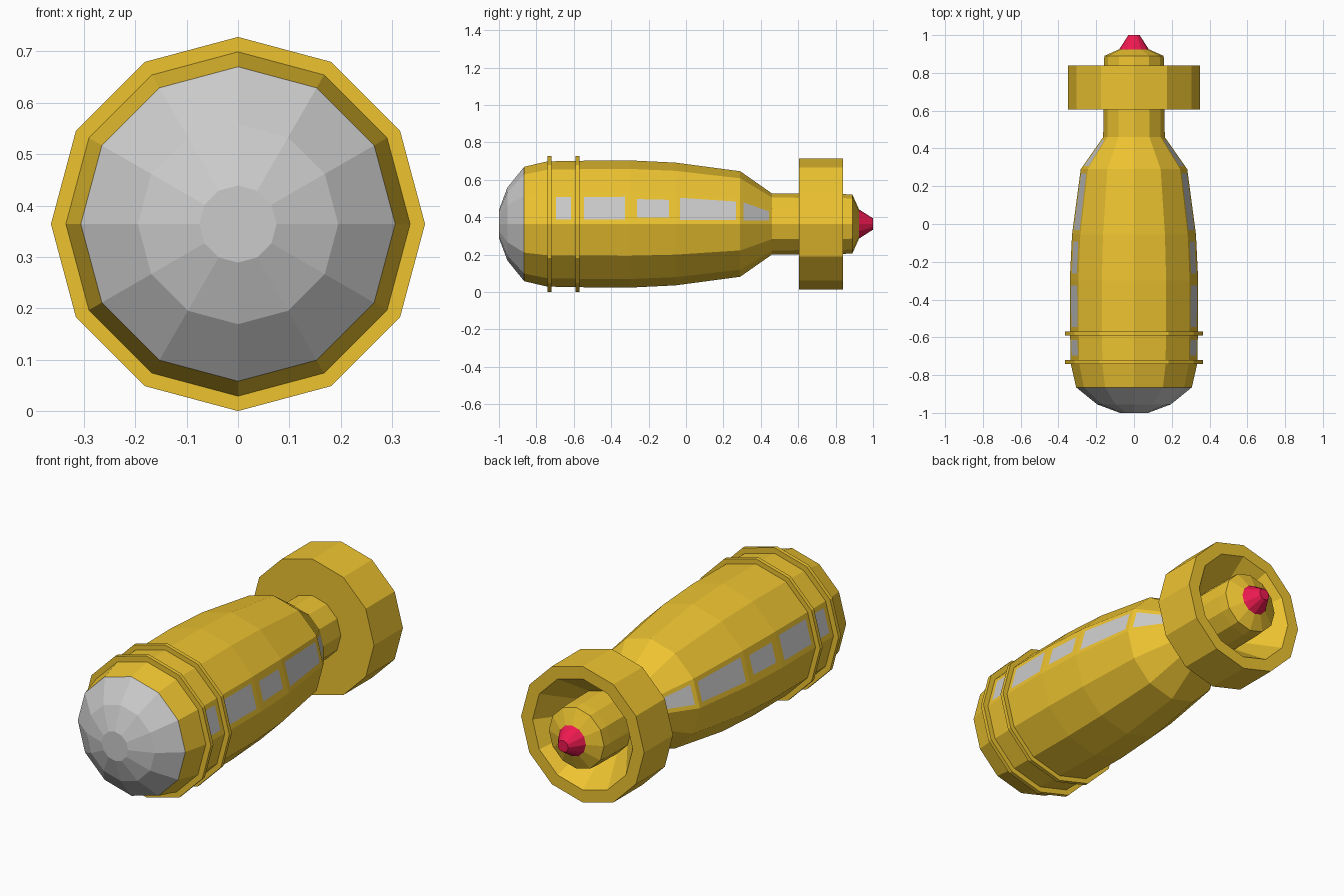
import bpy, bmesh, math
from mathutils import Vector

if "Cube" in bpy.data.objects:
    bpy.data.objects.remove(bpy.data.objects["Cube"])

CZ, SIDES = 0.364, 12


def material(name, rgb):
    m = bpy.data.materials.new(name)
    m.diffuse_color = (*rgb, 1)
    m.use_nodes = True
    m.node_tree.nodes["Principled BSDF"].inputs["Base Color"].default_value = m.diffuse_color
    return m


orange = material("orange_paint", (0.85, 0.55, 0.03))
red = material("red_paint", (0.85, 0.01, 0.08))
grey = material("window_grey", (0.8, 0.8, 0.8))


def lathe(name, profile, mats=(), closed=False, caps=(False, False)):
    """Spin (y, radius) points around the long axis; returns object and rows of faces."""
    bm = bmesh.new()
    rings = [[bm.verts.new((r * math.cos(2 * math.pi * i / SIDES), y,
                            CZ + r * math.sin(2 * math.pi * i / SIDES)))
              for i in range(SIDES)] for y, r in profile]
    pairs = list(zip(rings, rings[1:]))
    if closed:
        pairs.append((rings[-1], rings[0]))
    rows = [[bm.faces.new((a[i], b[i], b[(i + 1) % SIDES], a[(i + 1) % SIDES]))
             for i in range(SIDES)] for a, b in pairs]
    if caps[0]:
        bm.faces.new(rings[0])
    if caps[1]:
        bm.faces.new(rings[-1][::-1])
    if closed or any(caps):
        bmesh.ops.recalc_face_normals(bm, faces=bm.faces)
    return finish(name, bm, rows, mats)


def finish(name, bm, rows, mats):
    # windows: inset the faces just above the midline on both sides
    if name == "body":
        bm.normal_update()
        for row, margin in {2: 0.025, 4: 0.025, 5: 0.037, 6: 0.023, 7: 0.02}.items():
            for side in (0, SIDES // 2 - 1):
                pane = rows[row][side]
                bmesh.ops.inset_individual(bm, faces=[pane], thickness=margin,
                                           use_even_offset=True)
                pane.material_index = 1
    me = bpy.data.meshes.new(name)
    bm.to_mesh(me)
    bm.free()
    for m in mats:
        me.materials.append(m)
    ob = bpy.data.objects.new(name, me)
    bpy.context.collection.objects.link(ob)
    return ob


# grey rounded nose
lathe("nose_cap", [(-1, 0.075), (-0.955, 0.195), (-0.865, 0.306)], caps=(True, True))

# main shell, narrowing into the tail tube
lathe("body", [(-0.865, 0.306), (-0.74, 0.335), (-0.72, 0.335), (-0.59, 0.338),
               (-0.57, 0.338), (-0.30, 0.34), (-0.055, 0.328), (0.29, 0.282),
               (0.46, 0.163), (0.84, 0.16), (0.89, 0.157), (0.925, 0.078)],
      (orange, grey), caps=(True, True))

# raised bands around the front
for i, y in enumerate((-0.73, -0.58)):
    lathe(f"band_{i + 1}", [(y - 0.01, 0.32), (y - 0.01, 0.364),
                            (y + 0.01, 0.364), (y + 0.01, 0.32)], (orange,), closed=True)

# tail shroud, hollow at the back
lathe("tail_shroud", [(0.605, 0.15), (0.605, 0.35), (0.84, 0.35),
                      (0.84, 0.285), (0.66, 0.15)], (orange,), closed=True)

# red tip at the back
lathe("tail_tip", [(0.925, 0.078), (1.0, 0.03)], (red,), caps=(True, True))
